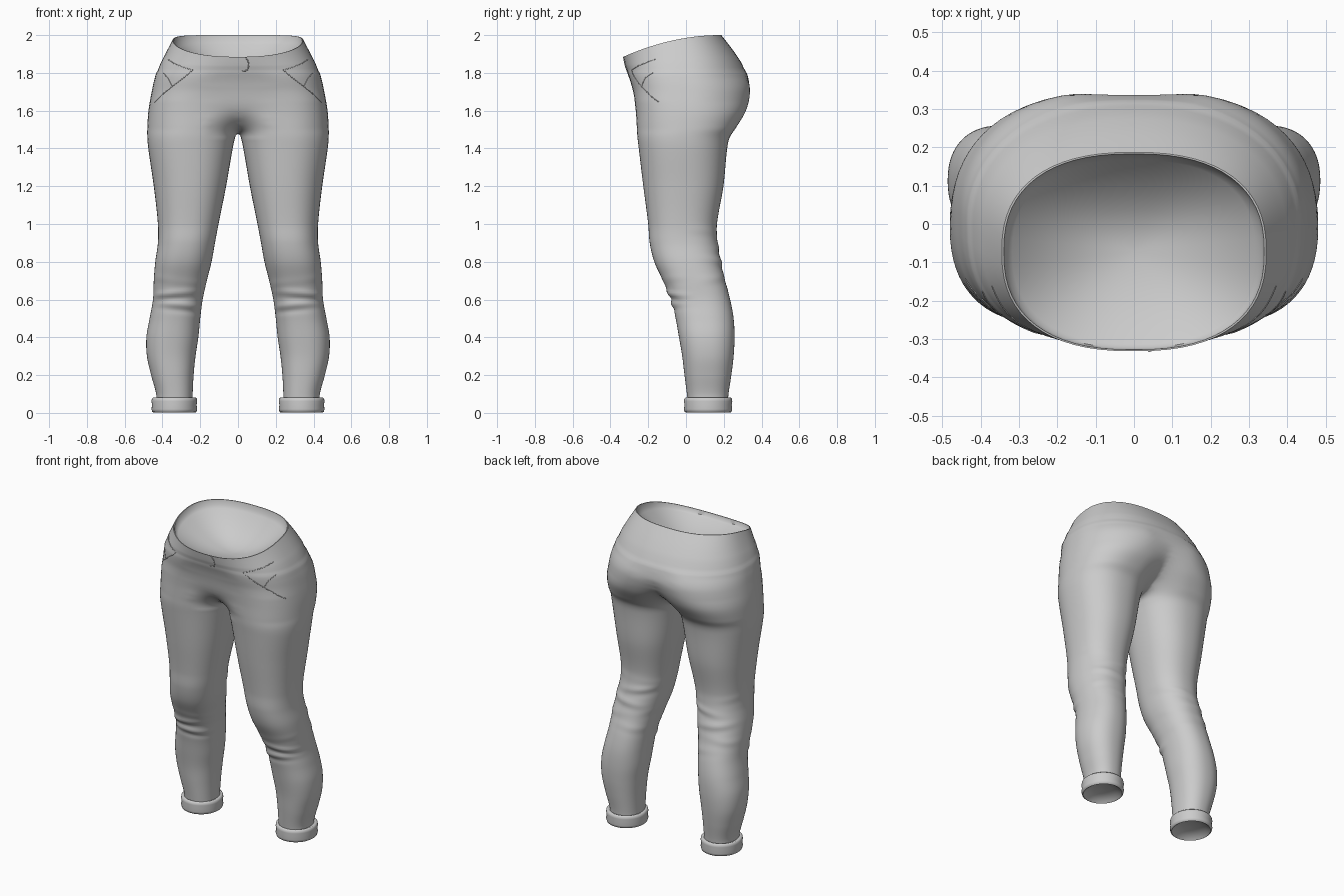
import bpy, bmesh, math
from mathutils import Vector
from mathutils.bvhtree import BVHTree

if "Cube" in bpy.data.objects:
    bpy.data.objects.remove(bpy.data.objects["Cube"])

N = 64  # points around each ring

fabric = bpy.data.materials.new("light_grey_fabric")
fabric.diffuse_color = (0.6, 0.6, 0.6, 1)
fabric.use_nodes = True
fabric.node_tree.nodes["Principled BSDF"].inputs["Base Color"].default_value = fabric.diffuse_color

# Leg and hip sections: height, inner x, outer x, front y, back y
SECTIONS = [
    (0.04, .240, .430, .012, .220), (0.10, .240, .433, .005, .225),
    (0.20, .235, .460, -.008, .240), (0.30, .225, .482, -.020, .252),
    (0.40, .210, .485, -.037, .257), (0.50, .200, .468, -.055, .252),
    (0.60, .187, .450, -.080, .234), (0.70, .165, .446, -.122, .207),
    (0.80, .140, .438, -.168, .185), (0.90, .122, .424, -.192, .167),
    (1.00, .103, .424, -.200, .164), (1.20, .063, .446, -.226, .198),
    (1.40, .028, .475, -.250, .218), (1.46, .014, .480, -.257, .232),
    (1.51, -.012, .480, -.260, .265), (1.60, -.095, .474, -.266, .317),
    (1.70, -.215, .457, -.280, .341), (1.76, -.300, .444, -.298, .336),
    (1.815, -.395, .425, -.316, .312), (1.85, -.388, .388, -.325, .258),
    (1.885, -.345, .345, -.332, .187),
]


def clamp(v):
    return min(1, max(0, v))


def hermite(z):
    """Smoothly interpolated section values at height z."""
    s = SECTIONS
    i = max(k for k in range(len(s) - 1) if s[k][0] <= z + 1e-9)
    a, b = s[i], s[i + 1]
    p, q = s[max(i - 1, 0)], s[min(i + 2, len(s) - 1)]
    h = b[0] - a[0]
    t = (z - a[0]) / h
    out = []
    for c in range(1, 5):
        ma = (b[c] - p[c]) / (b[0] - p[0]) * h
        mb = (q[c] - a[c]) / (q[0] - a[0]) * h
        out.append((2*t**3 - 3*t*t + 1) * a[c] + (t**3 - 2*t*t + t) * ma
                   + (3*t*t - 2*t**3) * b[c] + (t**3 - t*t) * mb)
    return out


def bump(z, centre, width):
    return math.exp(-((z - centre) / width) ** 2)


def folds(z, angle):
    """Uneven cloth folds around the knee and the waistband seam."""
    front = max(0, -math.sin(angle))
    back = max(0, math.sin(angle))
    d = 0
    for i, (c, amp) in enumerate(((.70, .003), (.635, .009), (.575, .008))):
        lean = (.02, -.012, .014)[i] * math.cos(angle)
        vary = .65 + .35 * math.cos(2 * angle + 2.1 * i)
        d += amp * front * vary * (bump(z, c + lean, .018) - .6 * bump(z, c + lean - .03, .015))
    for i, (c, amp) in enumerate(((.95, .004), (.88, .006), (.80, .005), (.73, .005), (.66, .003))):
        lean = .022 * (-1) ** i * math.cos(angle)
        vary = .55 + .45 * math.cos(2 * angle + 1.9 * i)
        d += amp * back * vary * (bump(z, c + lean, .02) - .4 * bump(z, c + lean - .035, .02))
    return d - .004 * bump(z, 1.815, .006)


def ring(z):
    xin, xout, yf, yb = hermite(z)
    cx, cy, rx, ry = (xin + xout) / 2, (yf + yb) / 2, (xout - xin) / 2, (yb - yf) / 2
    hips = clamp((z - 1.5) / .15)
    band = clamp((z - 1.78) / .1)
    rise = .115 * clamp((z - 1.815) / .07)
    pts = []
    for k in range(N):
        a = 2 * math.pi * k / N
        c, s = math.cos(a), math.sin(a)
        n = 2.27 + .15 * band
        if c < 0:                     # flatter towards the centre line
            n += (1.2 if s < 0 else .1) * hips * (1 - band)
        else:                         # fuller pockets, rounder seat
            n += (.45 if s < 0 else -.25) * hips * (1 - band)
        d = folds(z, a)
        x = cx + (rx + d) * math.copysign(abs(c) ** (2 / n), c)
        sy = math.copysign(abs(s) ** (2 / n), s)
        y = cy + (ry + d) * sy
        u = (1 - sy) / 2
        pts.append(Vector((x, y, z + rise * (1 - u * u))))
    return pts


def loft(bm, rings):
    rows = [[bm.verts.new(p) for p in r] for r in rings]
    for lo, hi in zip(rows, rows[1:]):
        for k in range(N):
            j = (k + 1) % N
            bm.faces.new((lo[k], lo[j], hi[j], hi[k]))
    return rows


def finish(name, data, mirror=True, angle=40):
    ob = bpy.data.objects.new(name, data)
    bpy.context.collection.objects.link(ob)
    data.materials.append(fabric)
    if ob.type == 'MESH':
        bpy.ops.object.select_all(action='DESELECT')
        ob.select_set(True)
        bpy.context.view_layer.objects.active = ob
        bpy.ops.object.shade_smooth_by_angle(angle=math.radians(angle))
    if mirror:
        ob.modifiers.new("mirror", 'MIRROR')


# Trousers: leg loft running up through the hip, then rim and shallow inner bowl
heights = [.04 + (1.885 - .04) * i / 170 for i in range(171)]
rings = [ring(z) for z in heights]
rim = rings[-1]
mid = Vector((0, -.07, 0))
for r in (.985, .965, .92, .86, .78, .68, .56, .42, .28, .14, .02):
    inner = []
    for p in rim:
        q = mid + (p - mid) * r
        q.z = p.z if r > .97 else 1.79 + (p.z - .02 - 1.79) * r ** 2
        inner.append(q)
    rings.append(inner)
bm = bmesh.new()
loft(bm, rings)
bmesh.ops.bisect_plane(bm, geom=bm.verts[:] + bm.edges[:] + bm.faces[:], dist=1e-5,
                       plane_co=(0, 0, 0), plane_no=(1, 0, 0), clear_inner=True)
bmesh.ops.mirror(bm, geom=bm.verts[:] + bm.edges[:] + bm.faces[:], axis='X', merge_dist=.0004)
tip = [v for v in bm.verts if (v.co.xy - mid.xy).length < .02 and v.co.z > 1.7]
bmesh.ops.pointmerge(bm, verts=tip, merge_co=(0, mid.y, 1.79))
bmesh.ops.recalc_face_normals(bm, faces=bm.faces[:])

# Soften the join between the legs, leaving a faint parting at the seat
skin = [v for v in bm.verts if abs(v.co.x) < .16 and 1.46 < v.co.z < 1.80
        and (v.co.z < 1.63 or v.co.y < -.22 or v.co.y > .22)]
for _ in range(45):
    soft = [(v, sum((e.other_vert(v).co for e in v.link_edges), Vector()) / len(v.link_edges))
            for v in skin]
    for v, target in soft:
        w = clamp((.16 - abs(v.co.x)) / .08) * clamp((1.80 - v.co.z) / .05)
        w *= 1 - .75 * clamp((v.co.y - .08) / .1) * clamp((1.76 - v.co.z) / .06)
        v.co = v.co.lerp(target, .5 * w * clamp((v.co.z - 1.45) / .05))
surface = BVHTree.FromBMesh(bm)
mesh = bpy.data.meshes.new("trousers")
bm.to_mesh(mesh)
bm.free()
finish("trousers", mesh, mirror=False, angle=50)

# Rolled cuffs with a shallow recessed underside
PROFILE = [(.02, .035), (.4, .032), (.7, .022), (.86, .008), (.92, .002), (.97, .006),
           (1, .02), (.975, .042), (1, .062), (.98, .076), (.92, .082), (.78, .076)]
bm = bmesh.new()
rows = loft(bm, [[Vector((.337 + .121 * r * math.cos(2 * math.pi * k / N),
                          .117 + .128 * r * math.sin(2 * math.pi * k / N), z))
                  for k in range(N)] for r, z in PROFILE])
bm.faces.new(rows[0][::-1])
mesh = bpy.data.meshes.new("cuffs")
bm.to_mesh(mesh)
bm.free()
finish("cuffs", mesh, angle=60)


def seam(name, points, radius, mirror=True):
    """Thin piping laid on the front of the cloth along x, z points."""
    path = []
    for (x0, z0), (x1, z1) in zip(points, points[1:]):
        for i in range(7):
            t = i / 6
            hit = surface.ray_cast(Vector((x0 + (x1 - x0) * t, -1, z0 + (z1 - z0) * t)),
                                   Vector((0, 1, 0)))[0]
            if hit and (not path or (hit - path[-1]).length > .002):
                path.append(hit)
    cu = bpy.data.curves.new(name, 'CURVE')
    cu.dimensions = '3D'
    cu.bevel_depth = radius
    cu.bevel_resolution = 1
    cu.use_fill_caps = True
    sp = cu.splines.new('POLY')
    sp.points.add(len(path) - 1)
    for pt, p in zip(sp.points, path):
        pt.co = (*p, 1)
    finish(name, cu, mirror)


# Pocket openings, pocket edges and fly
seam("pocket_edge", [(.24, 1.815), (.28, 1.78), (.33, 1.742), (.39, 1.695), (.44, 1.645)], .0022)
seam("pocket_top", [(.24, 1.815), (.29, 1.83), (.34, 1.85), (.37, 1.872)], .0022)
seam("pocket_side", [(.395, 1.80), (.37, 1.77), (.35, 1.73)], .0022)
seam("fly_flap", [(.038, 1.883), (.053, 1.865), (.057, 1.835), (.048, 1.812), (.02, 1.81)], .003, False)
